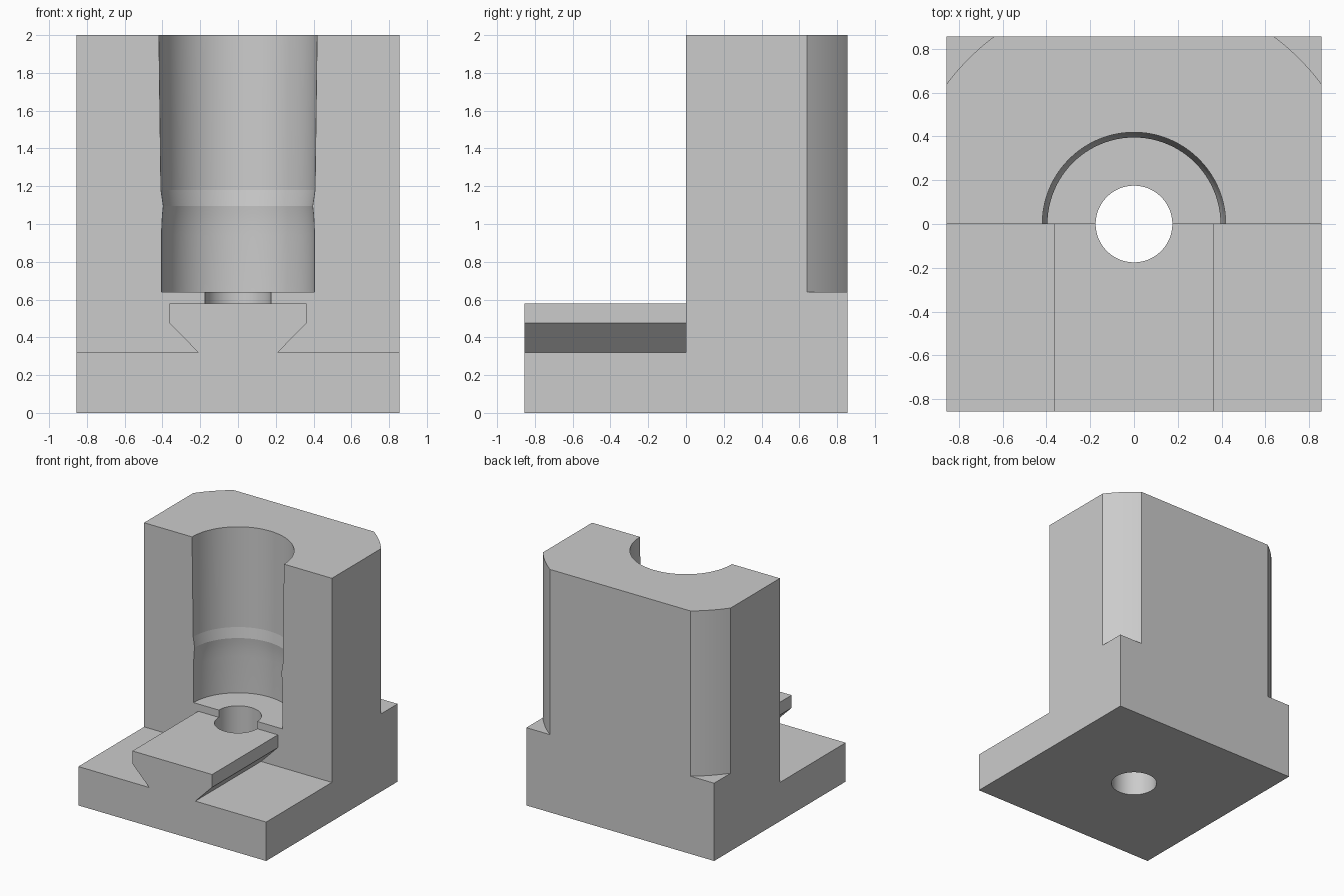
import bpy, bmesh
from math import sin, cos, atan2, hypot, pi, radians

if "Cube" in bpy.data.objects:
    bpy.data.objects.remove(bpy.data.objects["Cube"])

HALF = 0.855        # half width and half depth of the base
FLOOR = 0.64        # bottom of the bore and of the corner reliefs
SEGMENTS = 96

steel = bpy.data.materials.new("light_grey")
steel.use_nodes = True
GREY = (0.6, 0.6, 0.6, 1)
steel.diffuse_color = GREY
steel.node_tree.nodes["Principled BSDF"].inputs["Base Color"].default_value = GREY


def to_object(bm, name):
    bmesh.ops.recalc_face_normals(bm, faces=bm.faces)
    mesh = bpy.data.meshes.new(name)
    bm.to_mesh(mesh)
    bm.free()
    mesh.materials.append(steel)
    obj = bpy.data.objects.new(name, mesh)
    bpy.context.scene.collection.objects.link(obj)
    return obj


def prism(name, points, offset):
    """Extrude a closed outline of 3D points along an offset."""
    bm = bmesh.new()
    face = bm.faces.new([bm.verts.new(p) for p in points])
    moved = bmesh.ops.extrude_face_region(bm, geom=[face])["geom"]
    verts = [v for v in moved if isinstance(v, bmesh.types.BMVert)]
    bmesh.ops.translate(bm, verts=verts, vec=offset)
    return to_object(bm, name)


def turned(name, profile):
    """Closed solid of revolution about z from (radius, height) pairs."""
    bm = bmesh.new()
    rings = [[bm.verts.new((r * cos(2 * pi * i / SEGMENTS),
                            r * sin(2 * pi * i / SEGMENTS), z))
              for i in range(SEGMENTS)] for r, z in profile]
    for low, high in zip(rings, rings[1:]):
        for i in range(SEGMENTS):
            j = (i + 1) % SEGMENTS
            bm.faces.new((low[i], low[j], high[j], high[i]))
    bm.faces.new(rings[0])
    bm.faces.new(rings[-1])
    return to_object(bm, name)


def combine(target, tool, operation):
    mod = target.modifiers.new(tool.name, "BOOLEAN")
    mod.operation, mod.solver, mod.object = operation, "EXACT", tool
    bpy.context.view_layer.objects.active = target
    bpy.ops.object.modifier_apply(modifier=mod.name)
    bpy.data.objects.remove(tool)


# L-shaped body: base plate in front, tall block behind
side = [(-HALF, 0), (HALF, 0), (HALF, 2), (0, 2), (0, 0.32), (-HALF, 0.32)]
body = prism("mould_body", [(-HALF, y, z) for y, z in side], (2 * HALF, 0, 0))

# Dovetail rail on the base plate
half_rail = [(0.21, 0.2), (0.21, 0.32), (0.363, 0.475), (0.363, 0.58)]
rail = half_rail + [(-x, z) for x, z in reversed(half_rail)]
combine(body, prism("dovetail_rail", [(x, -HALF, z) for x, z in rail],
                    (0, HALF + 0.1, 0)), "UNION")

# Half-round bore with a narrowed neck, open at the front
bore = [(0.405, FLOOR), (0.405, 0.94), (0.403, 1.0), (0.4, 1.05),
        (0.395, 1.095), (0.408, 1.18), (0.42, 2.1)]
combine(body, turned("bore_cutter", bore), "DIFFERENCE")

# Round hole down through rail and base
combine(body, turned("hole_cutter", [(0.175, -0.1), (0.175, FLOOR + 0.1)]), "DIFFERENCE")

# Rounded reliefs on the two rear corners
radius = hypot(FLOOR, HALF)
start = atan2(FLOOR, HALF) - 0.04
sweep = pi / 2 - 2 * start
arc = [(radius * cos(start + sweep * i / 16), radius * sin(start + sweep * i / 16))
       for i in range(17)]
for sign, label in ((1, "left"), (-1, "right")):
    outline = [(sign * x, y, FLOOR) for x, y in arc + [(1, 1)]]
    combine(body, prism(label + "_relief_cutter", outline, (0, 0, 1.5)), "DIFFERENCE")

# Smooth the round surfaces, keep machined edges sharp
bpy.ops.object.select_all(action="DESELECT")
body.select_set(True)
bpy.context.view_layer.objects.active = body
bpy.ops.object.shade_smooth_by_angle(angle=radians(7))
